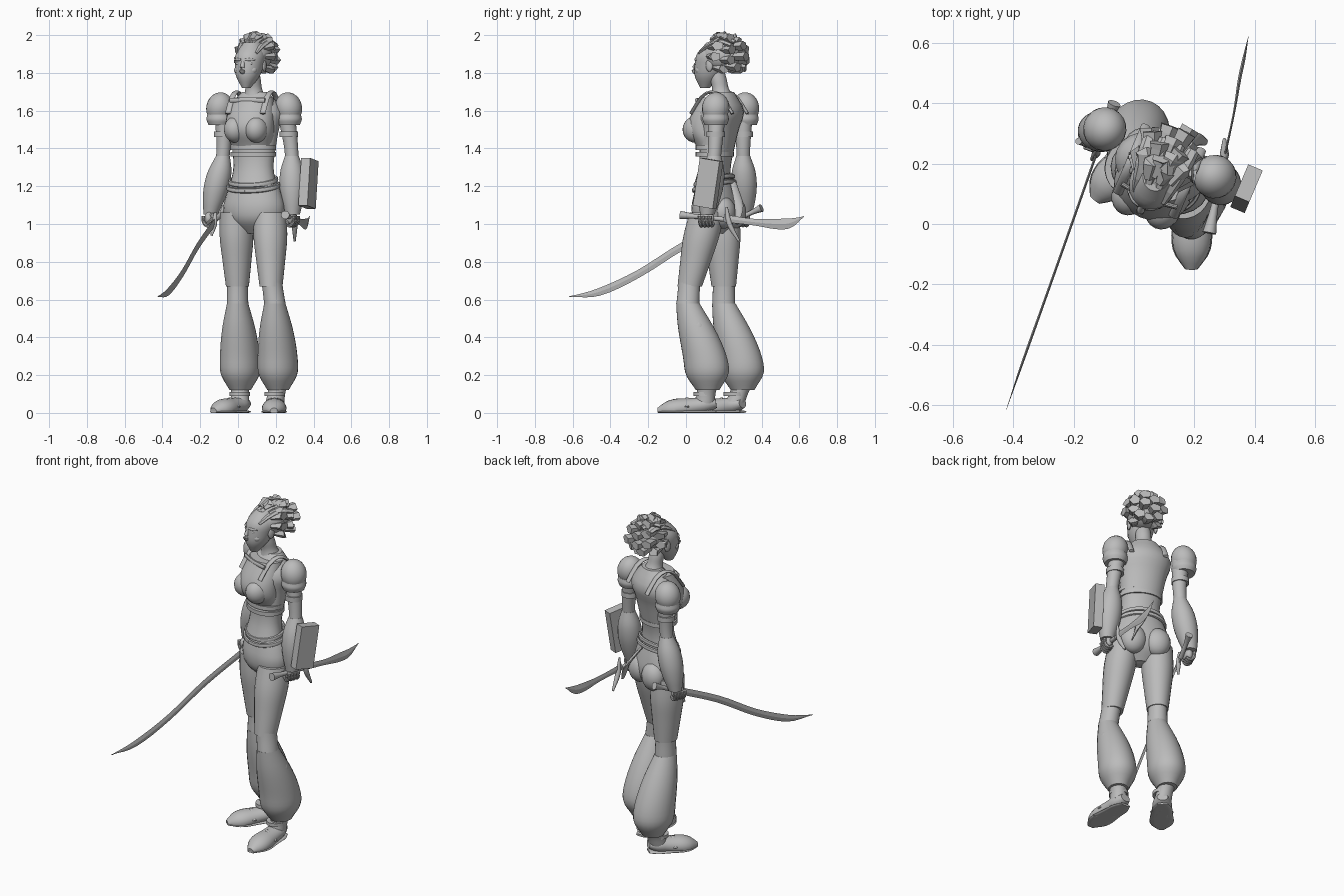
import bpy, bmesh, math
from math import sin, cos, radians, tau
from mathutils import Vector, Matrix, Euler

if "Cube" in bpy.data.objects:
    bpy.data.objects.remove(bpy.data.objects["Cube"])

clay = bpy.data.materials.new("clay_grey")
clay.use_nodes = True
grey = (.5, .5, .5, 1)
clay.diffuse_color = grey
clay.node_tree.nodes["Principled BSDF"].inputs["Base Color"].default_value = grey

# The figure is turned a little toward its right
YAW = radians(-23)
TURN = Matrix.Rotation(YAW, 3, "Z")
SIDE, BACK, UP = TURN @ Vector((1, 0, 0)), TURN @ Vector((0, 1, 0)), Vector((0, 0, 1))
CHEST = Vector((.085, .175, 0))
FACE = Vector((.06, .135, 0))
CROWN = Vector((.09, .185, 1.89))


def local(base, x, y, z):
    return base + SIDE * x + BACK * y + UP * z


def blend(values, t):
    """Smooth curve through evenly spaced values or points."""
    last = len(values) - 1
    i = min(int(t * last), last - 1)
    f = t * last - i
    start, end = values[i], values[i + 1]
    slope_in = (end - values[i - 1]) / 2 if i else end - start
    slope_out = (values[i + 2] - start) / 2 if i + 2 <= last else end - start
    ease = f * f * (3 - 2 * f)
    return (start * (1 - ease) + end * ease
            + slope_in * (f * (1 - f) ** 2) - slope_out * (f * f * (1 - f)))


def finish(name, bm, smooth=True):
    bmesh.ops.recalc_face_normals(bm, faces=bm.faces)
    mesh = bpy.data.meshes.new(name)
    bm.to_mesh(mesh)
    bm.free()
    mesh.materials.append(clay)
    obj = bpy.data.objects.new(name, mesh)
    bpy.context.collection.objects.link(obj)
    if smooth:
        bpy.ops.object.select_all(action="DESELECT")
        obj.select_set(True)
        bpy.context.view_layer.objects.active = obj
        bpy.ops.object.shade_smooth_by_angle(angle=radians(40))


def limb(name, points, widths, flat=1, sides=24, steps=14, along=False, smooth=True):
    """Skin ellipses over a curve; along=True turns them to follow it. Nothing goes below ground."""
    points = [Vector(p) for p in points]
    centres = [blend(points, i / steps) for i in range(steps + 1)]
    bm = bmesh.new()
    loops = []
    for i, centre in enumerate(centres):
        across, deep = SIDE, BACK
        if along:
            path = (centres[min(i + 1, steps)] - centres[max(i - 1, 0)]).normalized()
            across = path.cross(UP).normalized() if abs(path.z) < .99 else SIDE
            deep = across.cross(path)
        radius = max(blend(widths, i / steps), .0004)
        loop = []
        for k in range(sides):
            angle = tau * k / sides
            p = centre + across * radius * cos(angle) + deep * radius * flat * sin(angle)
            p.z = max(p.z, 0)
            loop.append(bm.verts.new(p))
        loops.append(loop)
    for low, high in zip(loops, loops[1:]):
        for k in range(sides):
            bm.faces.new((low[k], low[k - 1], high[k - 1], high[k]))
    bm.faces.new(loops[0])
    bm.faces.new(loops[-1])
    finish(name, bm, smooth)


def tube(name, points, widths, flat=1, sides=10, steps=8, smooth=True):
    limb(name, points, widths, flat, sides, steps, True, smooth)


def solid(name, centre, size, tilt=(0, 0), box=False):
    bm = bmesh.new()
    if box:
        bmesh.ops.create_cube(bm, size=1)
    else:
        bmesh.ops.create_uvsphere(bm, u_segments=20, v_segments=12, radius=1)
    turn = Euler((*tilt, YAW)).to_matrix().to_4x4()
    bm.transform(Matrix.Translation(centre) @ turn @ Matrix.Diagonal((*size, 1)))
    finish(name, bm, not box)


def band(name, centre, width, height, flat=1):
    centre = Vector(centre)
    limb(name, [centre - UP * height / 2, centre + UP * height / 2], [width, width], flat, steps=1)


# Torso, hips and chest wrap
limb("torso", [(.08, .14, 1.2), (.09, .2, 1.7)], [.13, .11, .12, .135, .155, .07], .72)
limb("hips", [(.085, .155, .95), (.085, .155, 1.22)], [.06, .15, .17, .155, .13], .68)
limb("chest_wrap", [local(CHEST, 0, y, z) for y, z in ((-.03, 1.41), (-.06, 1.52), (-.01, 1.67))],
     [.11, .13, .13, .11], .8)
tube("neckline", [local(CHEST, x, abs(x) / 8 - .1, 1.655) for x in (-.1, 0, .1)], [.008, .008], 1.6)
for height in (1.37, 1.405):
    band("wrap_band", (.08, .152, height), .125, .024, .78)
for s, label in ((1, "left"), (-1, "right")):
    solid(label + "_bust", local(CHEST, s * .06, -.11, 1.5), (.06, .07, .07))
    solid(label + "_seat", local(CHEST, s * .07, .055, 1.06), (.075, .065, .085))
    tube(label + "_strap", [local(CHEST, s * .1, y, 1.7 - y * y * 8) for y in (-.12, -.06, 0, .06, .12)],
         [.016, .016], .5)

# Belts dip at the front, with a sash hanging behind
for name, height, reach in (("waist_belt", 1.23, .128), ("hip_belt", 1.2, .139)):
    turns = [tau * k / 24 for k in range(25)]
    ring = [local(Vector((.08, .15, height)), reach * sin(a), reach * cos(a) * -.74, cos(a) * -.025)
            for a in turns]
    tube(name, ring, [.01, .01], 1.3, 8, 48)
tube("sash_tail", [(.12, .25, 1.22), (.2, .28, 1.1), (.24, .27, 1)], [.018, .024, .01], .4)

# Legs: thigh cover, knee, flared trouser, ankle and shoe
LEGS = {
    "left": dict(hip=(.17, .11, 1.06), knee=(.175, .02, .67), shin=(.195, .01, .58),
                 hem=(.212, .115, .12), heel=(.195, .16, 0), toe=(.19, -.15, 0)),
    "right": dict(hip=(-.01, .19, 1.06), knee=(-.003, .2, .67), shin=(-.002, .2, .58),
                  hem=(.012, .3, .12), heel=(.045, .3, 0), toe=(-.13, .08, 0)),
}
for label, leg in LEGS.items():
    hip, knee, shin, hem, heel, toe = [Vector(p) for p in leg.values()]
    limb(label + "_thigh", [hip, knee], [.085, .088, .075, .06], 1.1)
    limb(label + "_knee", [knee + UP * .05, shin], [.055, .054, .056], 1.1)
    middle = shin.lerp(hem, .85)
    middle.z = .3
    limb(label + "_flared_trouser", [shin, middle, hem], [.055, .088, .103, .1, .055], 1.15)
    stride = toe - heel
    ankle = heel + stride * .2
    limb(label + "_ankle", [ankle + UP * .05, hem + UP * .03], [.05, .046, .05], 1.1)
    band(label + "_ankle_cuff", ankle + UP * .1, .054, .02, 1.1)
    foot = [.03, .052, .055, .06, .065, .055, .02]
    rise = [heel + stride * k / 4 + UP * (.05 - .01 * k) for k in range(5)]
    tube(label + "_shoe", rise, foot, .8, 20, 14)
    tube(label + "_sole", [heel + UP * .006, toe + UP * .006], [w * 1.05 for w in foot], .2, 20, 14)
    across = stride.cross(UP).normalized() * .06
    instep = heel + stride * .5
    tube(label + "_shoe_strap", [instep - across + UP * .03, instep + UP * .075, instep + across + UP * .03],
         [.012, .012], .6)
solid("left_shin_patch", (.255, .05, .44), (.03, .05, .06))

# Arms: shoulder pad, sleeve, flared cuff and gripping hand
ARMS = {
    "left": dict(shoulder=(.268, .157, 1.615), elbow=(.285, .15, 1.36), wrist=(.285, .115, 1.05)),
    "right": dict(shoulder=(-.097, .315, 1.615), elbow=(-.08, .303, 1.36), wrist=(-.14, .31, 1.05)),
}
for s, label in ((1, "left"), (-1, "right")):
    shoulder, elbow, wrist = [Vector(p) for p in ARMS[label].values()]
    top = shoulder - SIDE * s * .02
    limb(label + "_arm", [top, elbow, wrist], [.05, .042, .036, .04, .03])
    limb(label + "_forearm_cuff", [elbow, wrist + SIDE * s * .005], [.037, .062, .068, .058, .038])
    solid(label + "_shoulder_pad", shoulder, (.071, .073, .083), (0, s * -.25))
    limb(label + "_pad_rim", [shoulder - UP * .09, shoulder - UP * .035], [.06, .07, .066])
    band(label + "_sleeve_band", top.lerp(elbow, .55), .049, .03)
    hand = wrist - UP * .02 - BACK * (.005 if s > 0 else .02)
    solid(label + "_palm", hand, (.026, .04, .038))
    for k in range(4):
        knuckle = hand + BACK * (k - 1.5) * .02
        curl = [knuckle + SIDE * s * .028 * cos(a) - UP * .04 * sin(a) for a in (-.3, .6, 1.5, 2.4)]
        tube(label + "_finger", curl, [.011, .008], sides=8)
    tube(label + "_thumb", [hand - SIDE * s * .02 - BACK * .02 + UP * .02,
                            hand - SIDE * s * .03 - BACK * .035, hand - BACK * .04 - UP * .03],
         [.012, .007], sides=8)
solid("forearm_box", (.373, .117, 1.215), (.052, .115, .255), (radians(-9), 0), box=True)

# Curved swords
tube("right_sword_blade", [(-.115, .26, 1.02), (-.21, -.01, .887), (-.295, -.25, .737),
                           (-.37, -.46, .64), (-.425, -.62, .615)],
     [.004, .004, .004, .004, 0], 5, 4, 16, smooth=False)
tube("right_sword_grip", [(-.065, .4, 1.085), (-.12, .26, 1.02)], [.022, .013, .013, .013])
tube("right_sword_guard", [(-.12, .25, 1.06), (-.125, .235, 1), (-.14, .215, .94)], [.008, .014, .006])
tube("left_sword_blade", [(.295, .2, 1.03), (.33, .36, 1.01), (.35, .48, 1), (.365, .55, 1.005),
                          (.38, .625, 1.04)],
     [.004, .0035, .0055, .005, 0], 5, 4, 16, smooth=False)
tube("left_sword_grip", [(.25, -.03, 1.048), (.295, .2, 1.025)], [.023, .013, .013, .013])
tube("left_sword_guard", [(.3, .215, 1.09), (.3, .23, 1), (.3, .28, .91)], [.006, .015, .006])

# Neck, head and face
limb("neck", [(.09, .195, 1.66), (.07, .16, 1.82)], [.065, .045, .044, .04])
limb("head", [(.044, .1, 1.72), (.076, .16, 1.96)], [.022, .06, .075, .078, .045], 1.15)
tube("nose", [local(FACE, 0, y, z) for y, z in ((-.075, 1.87), (-.1, 1.815), (-.075, 1.8))],
     [.008, .014, .01])
for height in (1.77, 1.78):
    solid("lip", local(FACE, 0, -.067, height), (.02, .013, .007))
for s, label in ((1, "left"), (-1, "right")):
    solid(label + "_eye", local(FACE, s * .032, -.07, 1.85), (.017, .011, .009))
    solid(label + "_cheek", local(FACE, s * .04, -.05, 1.815), (.025, .024, .022))
    solid(label + "_ear", local(FACE, s * .077, .02, 1.84), (.01, .02, .033))
    tube(label + "_brow", [local(FACE, s * x, x * x * 8 - .085, 1.87) for x in (.012, .035, .058)],
         [.006, .008, .004])

# Hair: a cap with blunt faceted locks swept to the back
solid("hair_cap", CROWN, (.088, .105, .085))
for lift, count, spread in ((-38, 5, 65), (-8, 6, 85), (22, 6, 80), (50, 5, 75), (72, 4, 90)):
    for k in range(count):
        around = radians(spread * (2 * k / (count - 1) - 1))
        rise = radians(lift + 10 * (k % 2) - 4)
        reach = .9 + .1 * (k % 2)
        x = .118 * sin(around) * cos(rise)
        y = .168 * cos(around) * cos(rise)
        z = .115 * sin(rise)
        path = [local(CROWN, x * .6, y * .45 - .05, z * .75), local(CROWN, x * .85, y * .75, z * .95),
                local(CROWN, x * reach, y * reach, z * reach)]
        tube("hair_lock", path, [.016, .03, .035], .75, 5, 2, smooth=False)
for k in range(4):
    x = .034 * (k - 1.5)
    path = [local(CROWN, x * (1 + f / 2), f * .2 - .105, .04 + .06 * sin(f * 2.4) - abs(x) / 2)
            for f in (0, .3, .65, 1)]
    tube("front_lock", path, [.01, .02, .025, .02], .6, 6, 4, smooth=False)
